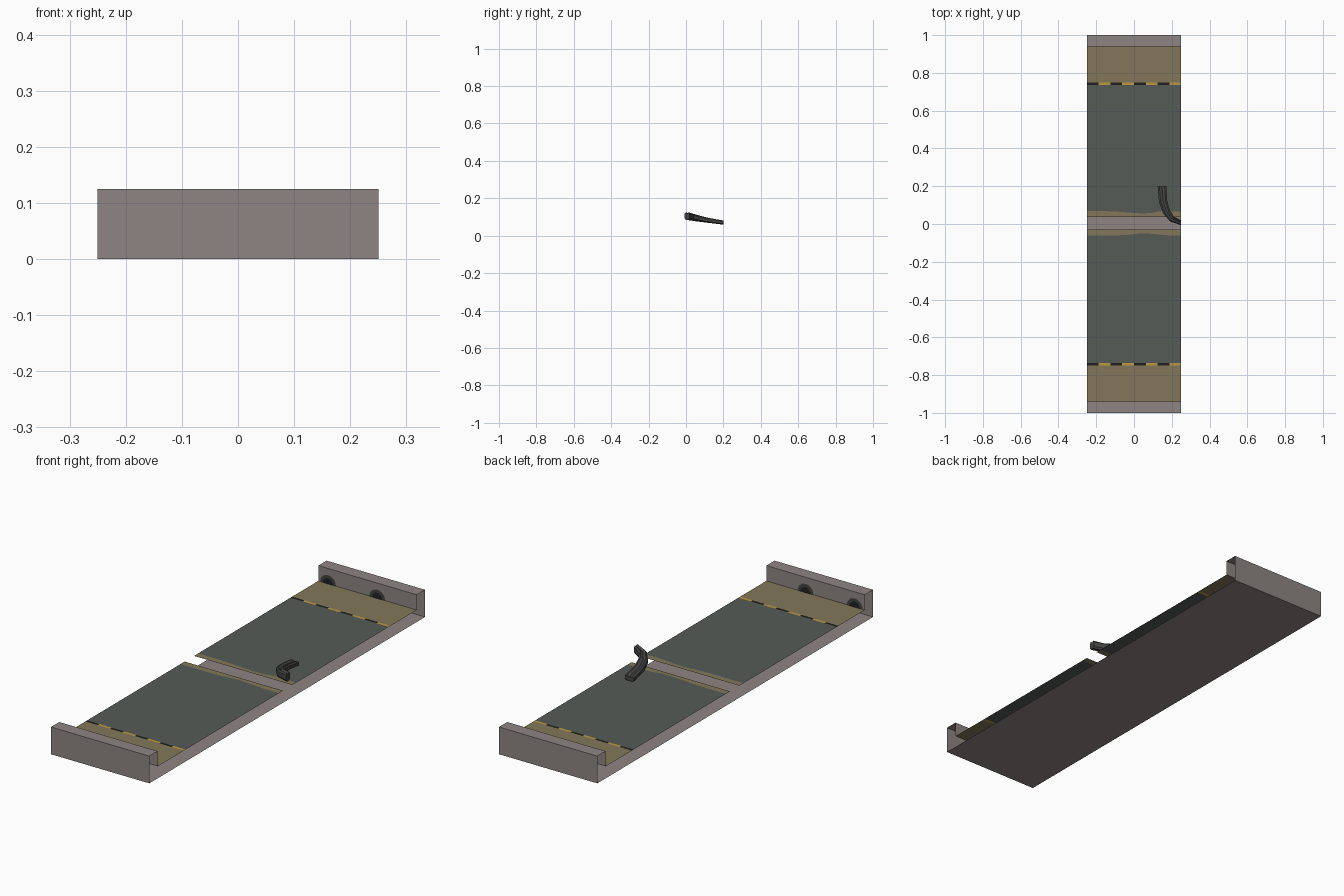
import bpy, bmesh, math
from mathutils import Vector

if "Cube" in bpy.data.objects:
    bpy.data.objects.remove(bpy.data.objects["Cube"])


def srgb(r, g, b):
    f = lambda c: c / 12.92 if c <= 0.04045 else ((c + 0.055) / 1.055) ** 2.4
    return (f(r / 255), f(g / 255), f(b / 255), 1)


def material(name, *rgb):
    m = bpy.data.materials.new(name)
    m.diffuse_color = srgb(*rgb)
    m.use_nodes = True
    m.node_tree.nodes["Principled BSDF"].inputs["Base Color"].default_value = m.diffuse_color
    return m


CONCRETE = material("warm_grey", 141, 133, 131)
ASPHALT = material("dark_green_grey", 86, 91, 87)
DIRT = material("dull_tan", 131, 119, 91)
YELLOW = material("hazard_yellow", 186, 154, 62)
BLACK = material("hazard_black", 32, 32, 32)
METAL = material("dark_metal", 66, 67, 65)

HALF, DECK, TOP, INNER = 0.25, 0.055, 0.125, 0.94


def make(name, verts, faces, mats, indices=None):
    me = bpy.data.meshes.new(name)
    me.from_pydata([tuple(v) for v in verts], [], faces)
    for m in mats:
        me.materials.append(m)
    if indices:
        for p, i in zip(me.polygons, indices):
            p.material_index = i
    ob = bpy.data.objects.new(name, me)
    bpy.context.collection.objects.link(ob)
    return ob


def sheet(name, profile, mat):
    """Open sheet: a y-z profile swept across the full width."""
    n = len(profile)
    verts = [(x, y, z) for x in (-HALF, HALF) for y, z in profile]
    return make(name, verts, [(i, n + i, n + i + 1, i + 1) for i in range(n - 1)], [mat])


def deck_strip(name, xs, low, high, mats, indices=None):
    """Flat strip on deck level between two y edges sampled along x."""
    n = len(xs)
    verts = [(x, y, DECK) for x, y in zip(xs, low)] + [(x, y, DECK) for x, y in zip(xs, high)]
    return make(name, verts, [(i, i + 1, n + i + 1, n + i) for i in range(n - 1)], mats, indices)


# Bottom tray with a folded ledge at each end, open along the long sides
sheet("tray", [(-INNER, DECK), (-INNER, TOP), (-1, TOP), (-1, 0),
               (1, 0), (1, TOP), (INNER, TOP), (INNER, DECK)], CONCRETE)

# Deck halves: dirt band, hazard line, road surface and ragged broken edge
xs = [-.25, -.15, -.08, -.02, .04, .09, .13, .18, .25]
ragged = {1: [.068, .068, .065, .06, .056, .058, .067, .069, .065],
          -1: [.06, .06, .06, .056, .049, .052, .056, .06, .06]}
gap = {1: .038, -1: .03}
seg = [-HALF + i * 2 * HALF / 8 for i in range(9)]
for s, side in ((-1, "front"), (1, "back")):
    def strip(part, x, a, b, mats, idx=None):
        a, b = [s * v for v in a], [s * v for v in b]
        deck_strip(f"{side}_{part}", x, *((a, b) if s > 0 else (b, a)), mats, idx)
    strip("dirt_band", [-HALF, HALF], [.75] * 2, [INNER] * 2, [DIRT])
    strip("hazard_line", seg, [.737] * 9, [.75] * 9, [BLACK, YELLOW], [i % 2 for i in range(8)])
    strip("road_surface", xs, ragged[s], [.737] * 9, [ASPHALT])
    strip("broken_edge", xs, [gap[s]] * 9, ragged[s], [DIRT])

    # Half-round drain openings on the inner ledge walls
    for k, x in enumerate((-.2, .05)):
        for part, r, off, mat in (("rim", .04, .001, METAL), ("hole", .026, .002, BLACK)):
            y = s * (INNER - off)
            arc = [(x + r * math.cos(math.pi * i / 10), y, DECK + r * math.sin(math.pi * i / 10))
                   for i in range(11)]
            face = list(range(11)) if s > 0 else list(range(10, -1, -1))
            make(f"{side}_drain_{part}_{k}", arc, [face], [mat])

# Bent metal bar lying over the broken gap: x, y, z, half width, half height
path = [(.148, .2, .07, .023, .011), (.154, .12, .082, .022, .013),
        (.172, .065, .092, .02, .016), (.2, .028, .1, .017, .018),
        (.25, .006, .105, .013, .02)]
pts = [Vector(p[:3]) for p in path]
verts, faces = [], []
for i, p in enumerate(path):
    d = pts[min(i + 1, 4)] - pts[max(i - 1, 0)]
    across = Vector((d.y, -d.x, 0)).normalized()
    if i == 4:
        across = Vector((0, -1, 0))
    if i == 0:
        across = Vector((-1, 0, 0))
    for u, v in ((-1, -.6), (-.6, -1), (.6, -1), (1, -.6), (1, .6), (.6, 1),
                 (0, .6), (-.6, 1), (-1, .6)):
        verts.append(pts[i] + across * u * p[3] + Vector((0, 0, v * p[4])))
N = 9
for i in range(4):
    for j in range(N):
        k = (j + 1) % N
        faces.append((i * N + j, i * N + k, (i + 1) * N + k, (i + 1) * N + j))
faces += [tuple(range(N)), tuple(range(4 * N, 5 * N))]
bar = make("bent_bar", verts, faces, [METAL])
bm = bmesh.new()
bm.from_mesh(bar.data)
bmesh.ops.recalc_face_normals(bm, faces=bm.faces)
bm.to_mesh(bar.data)
bm.free()
